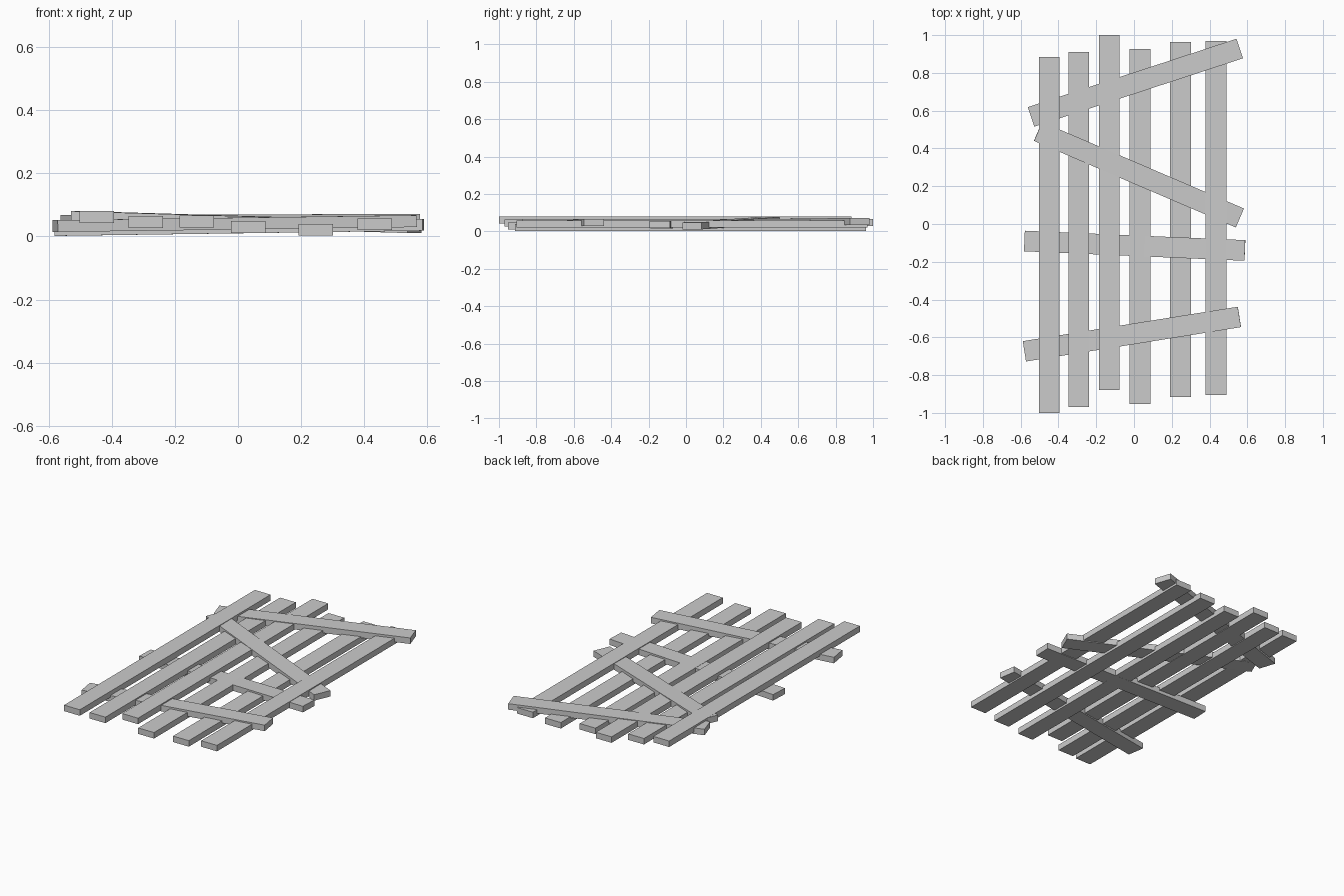
import bpy
from mathutils import Vector, Matrix

if "Cube" in bpy.data.objects:
    bpy.data.objects.remove(bpy.data.objects["Cube"])

WIDTH, THICK = 0.109, 0.0375


def plank(name, start, end):
    """Box plank running between two end-centre points, kept level across its width."""
    a, b = Vector(start), Vector(end)
    along = (b - a).normalized()
    side = Vector((0, 0, 1)).cross(along).normalized()
    up = along.cross(side)
    bpy.ops.mesh.primitive_cube_add(size=1)
    ob = bpy.context.object
    ob.name = name
    rot = Matrix((along, side, up)).transposed().to_4x4()
    scale = Matrix.Diagonal(((b - a).length, WIDTH, THICK, 1))
    ob.data.transform(rot @ scale)
    ob.location = (a + b) / 2


# Long boards: x centre, front y, back y, z centre
boards = [
    (-0.448, -1.0, 0.884, 0.0615),
    (-0.292, -0.97, 0.91, 0.0455),
    (-0.131, -0.878, 1.0, 0.047),
    (0.032, -0.953, 0.926, 0.0295),
    (0.246, -0.915, 0.963, 0.0215),
    (0.434, -0.905, 0.97, 0.0385),
]
for i, (x, y0, y1, z) in enumerate(boards, 1):
    plank(f"long_board_{i}", (x, y0, z), (x, y1, z))

# Crooked cross boards, slightly tilted: left end, right end
crosses = [
    ((-0.545, 0.567, 0.0495), (0.56, 0.929, 0.0525)),
    ((-0.508, 0.49, 0.0615), (0.56, 0.032, 0.0295)),
    ((-0.58, -0.09, 0.0205), (0.587, -0.14, 0.037)),
    ((-0.58, -0.674, 0.033), (0.558, -0.492, 0.0485)),
]
for i, (l, r) in enumerate(crosses, 1):
    plank(f"cross_board_{i}", l, r)
